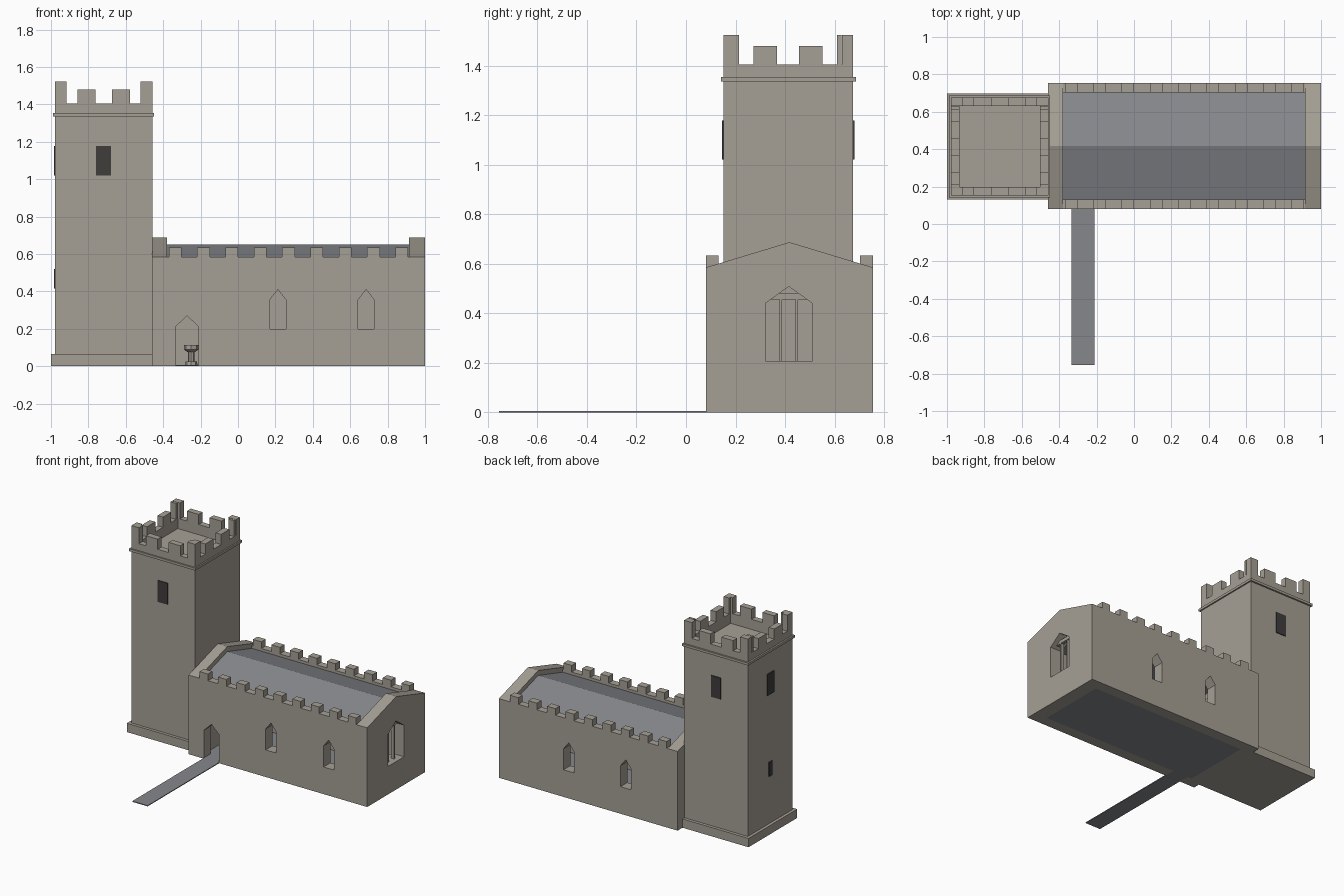
import bpy, bmesh
from mathutils import Vector

cube = bpy.data.objects.get("Cube")
if cube:
    bpy.data.objects.remove(cube, do_unlink=True)


def material(name, rgb):
    m = bpy.data.materials.new(name)
    m.use_nodes = True
    m.diffuse_color = (*rgb, 1)
    m.node_tree.nodes["Principled BSDF"].inputs["Base Color"].default_value = (*rgb, 1)
    return m


STONE = material("warm stone", (0.38, 0.35, 0.30))
SLATE = material("grey slate", (0.24, 0.245, 0.265))
DARK = material("dark opening", (0.05, 0.045, 0.045))


def make(name, bm, mat):
    bmesh.ops.recalc_face_normals(bm, faces=bm.faces)
    me = bpy.data.meshes.new(name)
    bm.to_mesh(me)
    bm.free()
    ob = bpy.data.objects.new(name, me)
    me.materials.append(mat)
    bpy.context.collection.objects.link(ob)
    return ob


def add_box(bm, x, y, z):
    vs = bmesh.ops.create_cube(bm, size=1)["verts"]
    for v in vs:
        v.co = Vector([(r[0] + r[1]) / 2 + c * (r[1] - r[0])
                       for r, c in zip((x, y, z), v.co)])


def box(name, x, y, z, mat=STONE):
    bm = bmesh.new()
    add_box(bm, x, y, z)
    return make(name, bm, mat)


def prism(name, profile, span, axis, mat=STONE):
    """Extrude a (horizontal, z) profile along the x or y axis."""
    bm = bmesh.new()
    place = (lambda h, z: (span[0], h, z)) if axis == "x" else (lambda h, z: (h, span[0], z))
    face = bm.faces.new([bm.verts.new(place(*p)) for p in profile])
    moved = bmesh.ops.extrude_face_region(bm, geom=[face])["geom"]
    d = span[1] - span[0]
    shift = (d, 0, 0) if axis == "x" else (0, d, 0)
    bmesh.ops.translate(bm, vec=shift, verts=[g for g in moved if isinstance(g, bmesh.types.BMVert)])
    return make(name, bm, mat)


def arch(name, lo, hi, base, shoulder, apex, span, axis):
    return prism(name, [(lo, base), (hi, base), (hi, shoulder),
                        ((lo + hi) / 2, apex), (lo, shoulder)], span, axis)


def cut(target, cutter):
    cutter.hide_render = True
    mod = target.modifiers.new("cut", "BOOLEAN")
    mod.operation, mod.solver, mod.object = "DIFFERENCE", "EXACT", cutter
    bpy.context.view_layer.objects.active = target
    bpy.ops.object.modifier_apply(modifier=mod.name)
    bpy.data.objects.remove(cutter, do_unlink=True)


# Nave dimensions
X0, X1, Y0, Y1 = -0.46, 1.0, 0.08, 0.755
IN0, IN1 = -0.38, 0.915
MID = (Y0 + Y1) / 2
EAVE, RIDGE = 0.585, 0.687
PAR = 0.052

# Nave shell with gabled ends, low side walls and hollow interior
nave = prism("nave_walls", [(Y0, 0), (Y1, 0), (Y1, EAVE), (MID, RIDGE), (Y0, EAVE)], (X0, X1), "x")
cut(nave, box("cutter", (IN0, IN1), (0, 0.9), (EAVE, 0.9)))
cut(nave, box("cutter", (IN0, IN1), (Y0 + PAR, Y1 - PAR), (0.55, 0.9)))
cut(nave, box("cutter", (-0.37, 0.90), (Y0 + 0.08, Y1 - 0.08), (-0.1, 0.6)))

# Pointed side windows, doorway and large end window
for cx, span in ((0.213, (0, 0.2)), (0.685, (0, 0.2)), (-0.036, (0.65, 0.8)), (0.43, (0.65, 0.8))):
    cut(nave, arch("cutter", cx - 0.043, cx + 0.043, 0.2, 0.355, 0.41, span, "y"))
cut(nave, arch("cutter", -0.335, -0.21, -0.1, 0.21, 0.27, (0, 0.2), "y"))
cut(nave, arch("cutter", 0.32, 0.51, 0.207, 0.44, 0.508, (0.85, 1.1), "x"))

# Tracery of the end window
bm = bmesh.new()
for y in (0.382, 0.447):
    add_box(bm, (0.94, 0.965), (y - 0.005, y + 0.005), (0.2, 0.46))
add_box(bm, (0.94, 0.965), (0.33, 0.50), (0.455, 0.48))
make("end_window_tracery", bm, STONE)

# Nave roof between the parapets
a, b = Y0 + PAR, Y1 - PAR
prism("nave_roof", [(a, 0.545), (MID, 0.63), (b, 0.545), (b, 0.565), (MID, 0.65), (a, 0.565)],
      (IN0, IN1), "x", SLATE)

# Nave battlements on both long sides
bm = bmesh.new()
for i in range(9):
    x = -0.336 + i * 0.1515
    for y in (Y0, Y1 - PAR):
        add_box(bm, (x - 0.034, x + 0.034), (y, y + PAR), (EAVE, 0.634))
make("nave_battlements", bm, STONE)

# Floor and path
box("nave_floor", (-0.37, 0.90), (0.16, 0.675), (0, 0.006), SLATE)
box("path", (-0.335, -0.21), (-0.755, 0.16), (0, 0.006), SLATE)

# Font: stacked eight-sided drums (bottom, top, lower radius, upper radius)
bm = bmesh.new()
for z0, z1, r0, r1 in ((0.006, 0.025, 0.034, 0.03), (0.025, 0.075, 0.018, 0.018),
                       (0.075, 0.09, 0.018, 0.04), (0.09, 0.113, 0.04, 0.04)):
    vs = bmesh.ops.create_cone(bm, cap_ends=True, segments=8, radius1=r0, radius2=r1,
                               depth=z1 - z0)["verts"]
    bmesh.ops.translate(bm, verts=vs, vec=(-0.25, MID, (z0 + z1) / 2))
make("font", bm, STONE)

# Tower shaft, plinth and string course
TX0, TX1, TY0, TY1 = -0.978, -0.458, 0.152, 0.675
box("tower_shaft", (TX0, TX1), (TY0, TY1), (0, 1.33))
box("tower_plinth", (-1, X0), (0.13, 0.698), (0, 0.065))
box("tower_string_course", (-0.99, -0.448), (0.142, 0.687), (1.335, 1.353))
# Parapet walls rise around a sunken flat roof
T = 0.045
parapet = box("tower_parapet", (TX0, TX1), (TY0, TY1), (1.33, 1.405))
cut(parapet, box("cutter", (TX0 + T, TX1 - T), (TY0 + T, TY1 - T), (1.2, 1.6)))
course = bpy.data.objects["tower_string_course"]
cut(course, box("cutter", (TX0 + T, TX1 - T), (TY0 + T, TY1 - T), (1.2, 1.6)))

# Tower battlements: two merlons per side and taller L-shaped corners
bm = bmesh.new()
W = TX1 - TX0
for start, end, top in ((0, 0.062, 1.523), (0.12, 0.215, 1.48),
                        (W - 0.215, W - 0.12, 1.48), (W - 0.062, W, 1.523)):
    for y in (TY0, TY1 - T):
        add_box(bm, (TX0 + start, TX0 + end), (y, y + T), (1.405, top))
    for x in (TX0, TX1 - T):
        if top > 1.5:  # leg of the L beside the corner block
            s, e = (T, end) if start == 0 else (start, W - T)
        else:
            s, e = start, end
        add_box(bm, (x, x + T), (TY0 + s, TY0 + e), (1.405, top))
make("tower_battlements", bm, STONE)

# Dark tower openings as thin plates
CX, CY = -0.72, (TY0 + TY1) / 2
for side, y in (("front", TY0 - 0.006), ("back", TY1 - 0.002)):
    box("tower_window_" + side, (CX - 0.04, CX + 0.04), (y, y + 0.008), (1.02, 1.178), DARK)
for level, w, z in (("upper", 0.04, (1.02, 1.178)), ("lower", 0.019, (0.415, 0.52))):
    box("tower_window_outer_" + level, (TX0 - 0.007, TX0 + 0.002), (CY - w, CY + w), z, DARK)
